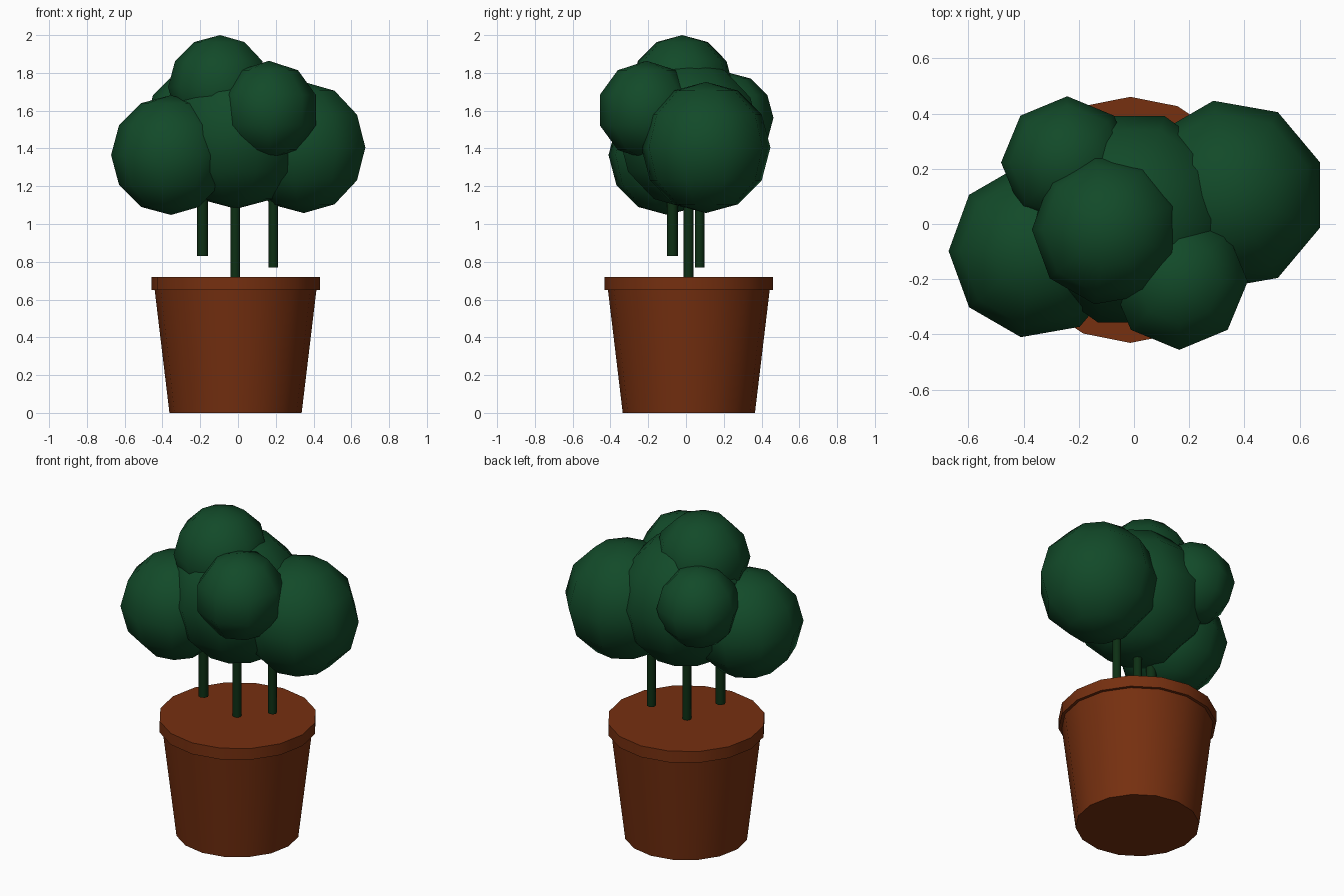
import bpy, bmesh, math

if "Cube" in bpy.data.objects:
    bpy.data.objects.remove(bpy.data.objects["Cube"])


def material(name, rgb):
    m = bpy.data.materials.new(name)
    m.diffuse_color = (*rgb, 1)
    m.use_nodes = True
    m.node_tree.nodes["Principled BSDF"].inputs["Base Color"].default_value = m.diffuse_color
    return m


LEAF = material("leaf_green", (0.006, 0.068, 0.022))
STEM = material("stem_dark_green", (0.004, 0.029, 0.007))
CLAY = material("clay_brown", (0.18, 0.029, 0.005))


def lathe(name, profile, segs, centre, mat, start=0.0, auto=False):
    """Revolve (radius, z) points from bottom to top; radius 0 is a pole."""
    bm = bmesh.new()
    rings = []
    for r, z in profile:
        n = 1 if r < 1e-6 else segs
        angles = [start + 2 * math.pi * i / segs for i in range(n)]
        rings.append([bm.verts.new((r * math.cos(a), r * math.sin(a), z)) for a in angles])
    for low, high in zip(rings, rings[1:]):
        for i in range(segs):
            j = (i + 1) % segs
            quad = [low[i % len(low)], low[j % len(low)],
                    high[j % len(high)], high[i % len(high)]]
            bm.faces.new(list(dict.fromkeys(quad)))
    # flat caps on open ends
    if len(rings[0]) > 1:
        bm.faces.new(rings[0][::-1])
    if len(rings[-1]) > 1:
        bm.faces.new(rings[-1])
    me = bpy.data.meshes.new(name)
    bm.to_mesh(me)
    bm.free()
    me.materials.append(mat)
    ob = bpy.data.objects.new(name, me)
    ob.location = centre
    bpy.context.collection.objects.link(ob)
    bpy.ops.object.select_all(action='DESELECT')
    ob.select_set(True)
    bpy.context.view_layer.objects.active = ob
    if auto:
        bpy.ops.object.shade_smooth_by_angle(angle=math.radians(50))
    else:
        bpy.ops.object.shade_smooth()
    return ob


def ball(name, centre, r, segs, rings, start=0.0):
    prof = [(r * math.sin(math.pi * i / rings), -r * math.cos(math.pi * i / rings))
            for i in range(rings + 1)]
    lathe(name, prof, segs, centre, LEAF, start)


# Pot with overhanging rim
lathe("pot", [(0.35, 0), (0.428, 0.65), (0.446, 0.65), (0.446, 0.72)],
      16, (-0.013, 0.015, 0), CLAY, auto=True)

# Stems: x, y, radius, bottom, top
for name, x, y, r, z0, z1 in (("centre_stem", -0.015, 0.013, 0.026, 0.70, 1.25),
                              ("left_stem", -0.187, -0.072, 0.029, 0.83, 1.35),
                              ("right_stem", 0.187, 0.072, 0.025, 0.77, 1.35)):
    lathe(name, [(r, z0), (r, z1)], 8, (x, y, 0), STEM, auto=True)

# Foliage clumps
ball("centre_foliage", (-0.01, 0.017, 1.473), 0.393, 10, 6)
ball("top_foliage", (-0.095, -0.02, 1.725), 0.275, 9, 6, math.pi)
ball("left_foliage", (-0.355, -0.098, 1.365), 0.317, 9, 6, math.pi)
ball("right_foliage", (0.348, 0.105, 1.405), 0.347, 9, 6, math.pi)
ball("front_foliage", (0.164, -0.208, 1.603), 0.261, 8, 5)
ball("back_foliage", (-0.242, 0.223, 1.562), 0.24, 8, 6)
